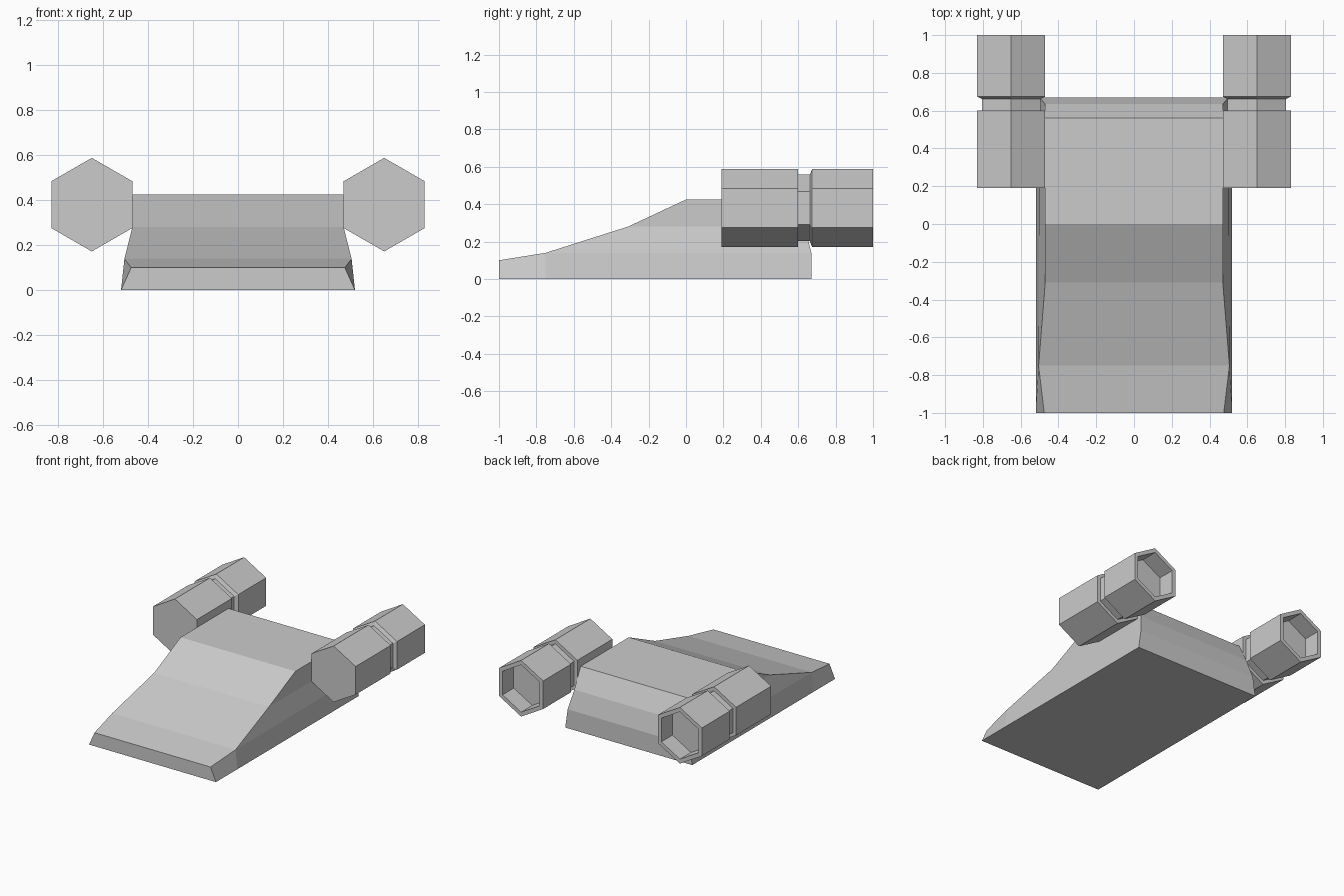
import bpy
import bmesh
from math import cos, sin, tau

cube = bpy.data.objects.get("Cube")
if cube:
    bpy.data.objects.remove(cube, do_unlink=True)

grey = bpy.data.materials.new("light grey")
grey.use_nodes = True
grey.diffuse_color = (0.6, 0.6, 0.6, 1)
grey.node_tree.nodes["Principled BSDF"].inputs["Base Color"].default_value = (0.6, 0.6, 0.6, 1)


def finish(name, bm):
    bmesh.ops.recalc_face_normals(bm, faces=bm.faces)
    mesh = bpy.data.meshes.new(name)
    bm.to_mesh(mesh)
    bm.free()
    mesh.materials.append(grey)
    obj = bpy.data.objects.new(name, mesh)
    bpy.context.collection.objects.link(obj)
    return obj


def build_hull():
    # Outline of one side: (half width, y, z), from the nose over the roof to the tail
    outline = [
        (0.52, -1, 0), (0.475, -1, 0.10), (0.505, -0.75, 0.14),
        (0.47, -0.31, 0.28), (0.47, 0, 0.425), (0.47, 0.56, 0.425),
        (0.47, 0.635, 0.28), (0.50, 0.67, 0.14), (0.52, 0.67, 0),
        (0.52, -0.75, 0),
    ]
    panels = [(0, 1, 2, 9), (9, 2, 7, 8), (2, 3, 6, 7), (3, 4, 5, 6)]
    bm = bmesh.new()
    sides = [[bm.verts.new((s * x, y, z)) for x, y, z in outline] for s in (-1, 1)]
    for side in sides:
        for panel in panels:
            bm.faces.new([side[i] for i in panel])
    # Strips joining the two sides, underside included
    count = len(outline)
    for i in range(count):
        j = (i + 1) % count
        bm.faces.new([sides[0][i], sides[0][j], sides[1][j], sides[1][i]])
    return finish("hull", bm)


def build_engine(name, x, z=0.38):
    # Six-sided pod with a narrow neck and a hollow exhaust: (y, radius)
    profile = [(0.19, 0.208), (0.60, 0.208), (0.60, 0.178), (0.662, 0.178),
               (0.674, 0.208), (1, 0.208), (1, 0.175), (0.87, 0.175)]
    bm = bmesh.new()
    rings = []
    for y, r in profile:
        angles = [tau * (k / 6 + 0.25) for k in range(6)]
        rings.append([bm.verts.new((x + r * cos(a), y, z + r * sin(a))) for a in angles])
    for a, b in zip(rings, rings[1:]):
        for k in range(6):
            n = (k + 1) % 6
            bm.faces.new([a[k], a[n], b[n], b[k]])
    bm.faces.new(rings[0])
    bm.faces.new(rings[-1])
    return finish(name, bm)


build_hull()
for name, sign in (("left_engine", 1), ("right_engine", -1)):
    build_engine(name, sign * 0.65)
